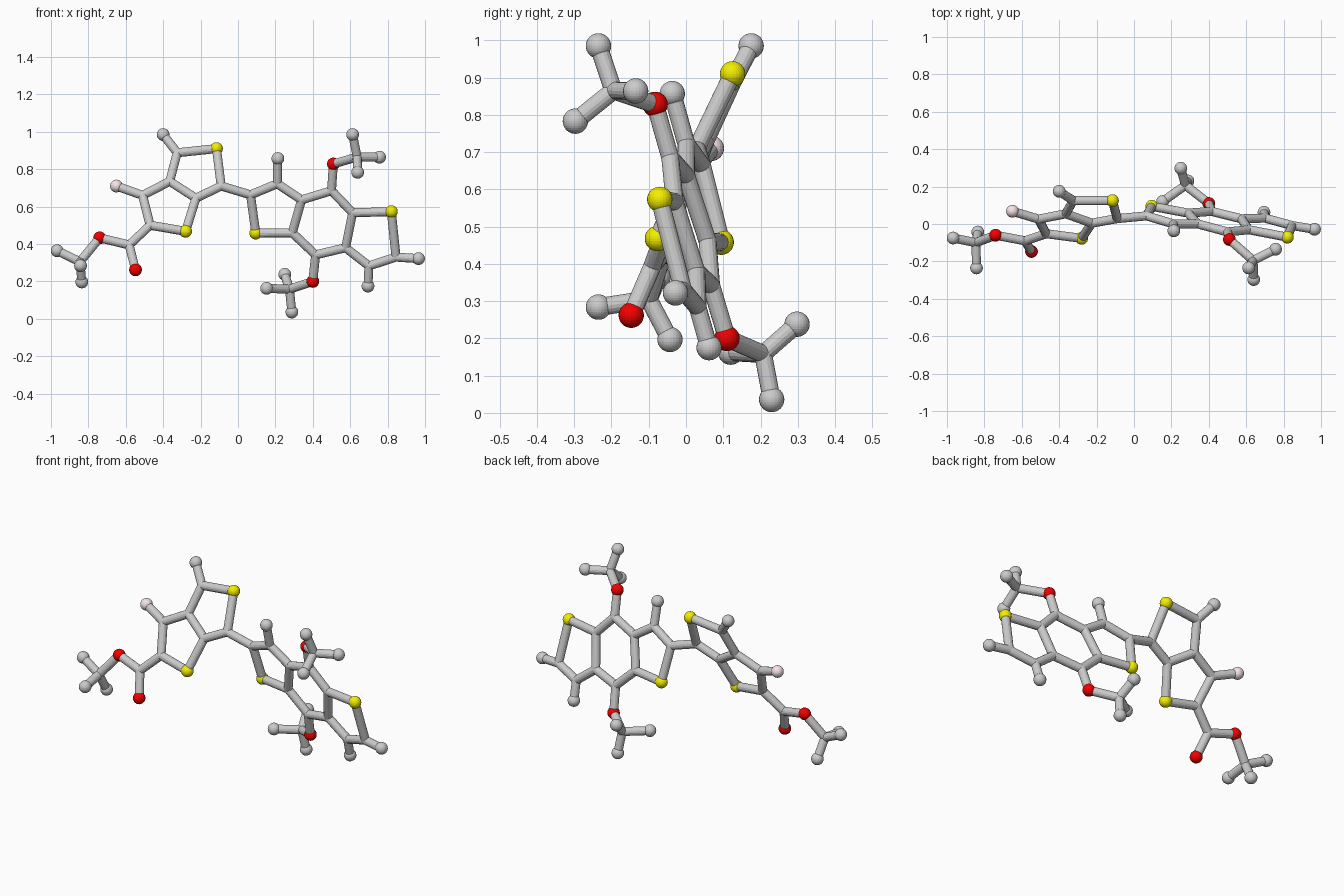
import bpy, bmesh
from mathutils import Vector, Matrix

if "Cube" in bpy.data.objects:
    bpy.data.objects.remove(bpy.data.objects["Cube"])

BALL, STICK = 0.034, 0.024

# The two fused ring systems are flat: depth follows from x and z
def left(x, z):
    return Vector((x, -0.313 - 0.05 * x + 0.475 * z, z))

def right(x, z):
    return Vector((x, 0.238 - 0.184 * x - 0.275 * z, z))

V = Vector
P = {
    # left double ring
    "a2": left(-.325, .888), "s1": left(-.115, .91), "a3": left(-.09, .71),
    "a4": left(-.225, .645), "a5": left(-.365, .735), "a6": left(-.51, .66),
    "a7": left(-.47, .50), "s2": left(-.28, .468), "f": V((-.65, .068, .71)),
    "m1": left(-.40, .985),
    # ester arm
    "c1": V((-.582, -.09, .395)), "o1": V((-.548, -.147, .262)),
    "o2": V((-.74, -.06, .433)), "t1": V((-.845, -.10, .305)),
    "m2": V((-.967, -.075, .364)), "m3": V((-.842, -.235, .284)),
    "m4": V((-.835, -.043, .197)),
    # right triple ring
    "b1": right(.067, .663), "s3": right(.095, .458), "b2": right(.21, .722),
    "b3": right(.34, .636), "b4": right(.29, .46), "b5": right(.50, .685),
    "b6": right(.613, .567), "b7": right(.575, .38), "b8": right(.415, .342),
    "s4": right(.82, .573), "b9": right(.845, .33), "b10": right(.70, .283),
    "m5": right(.213, .857), "m6": right(.965, .322), "m7": right(.695, .175),
    # upper branched arm
    "o3": V((.51, -.083, .828)), "t2": V((.637, -.195, .865)),
    "m8": V((.613, -.235, .985)), "m9": V((.757, -.135, .864)),
    "m10": V((.64, -.297, .783)),
    # lower branched arm
    "o4": V((.40, .11, .20)), "t3": V((.275, .207, .158)),
    "m11": V((.25, .298, .238)), "m12": V((.153, .12, .163)),
    "m13": V((.288, .23, .036)),
}

# Each chain is a run of connected atoms
CHAINS = {
    "left_ring_bonds": "m1 a2 s1 a3 a4 a5 a2|a5 a6 a7 s2 a4|a6 f",
    "ester_arm_bonds": "a7 c1 o1|c1 o2 t1 m2|m3 t1 m4",
    "linking_bond": "a3 b1",
    "right_ring_bonds": "b1 b2 b3 b4 s3 b1|b3 b5 b6 b7 b8 b4|b6 s4 b9 b10 b7|b2 m5|b9 m6|b10 m7",
    "upper_arm_bonds": "b5 o3 t2 m8|m9 t2 m10",
    "lower_arm_bonds": "b8 o4 t3 m11|m12 t3 m13",
}

def material(name, rgb):
    m = bpy.data.materials.new(name)
    m.diffuse_color = (*rgb, 1)
    m.use_nodes = True
    m.node_tree.nodes["Principled BSDF"].inputs["Base Color"].default_value = m.diffuse_color
    return m

def finish(bm, name, mat=None):
    me = bpy.data.meshes.new(name)
    bm.to_mesh(me)
    bm.free()
    ob = bpy.data.objects.new(name, me)
    bpy.context.collection.objects.link(ob)
    if mat:
        me.materials.append(mat)

def add_ball(bm, p, r):
    bmesh.ops.create_uvsphere(bm, u_segments=24, v_segments=16, radius=r,
                              matrix=Matrix.Translation(p))

def add_stick(bm, a, b):
    d = b - a
    rot = d.to_track_quat('Z', 'Y').to_matrix().to_4x4()
    bmesh.ops.create_cone(bm, cap_ends=True, segments=16, radius1=STICK,
                          radius2=STICK, depth=d.length,
                          matrix=Matrix.Translation((a + b) / 2) @ rot)

# Bonds
for name, chains in CHAINS.items():
    bm = bmesh.new()
    for chain in chains.split("|"):
        keys = chain.split()
        for k, l in zip(keys, keys[1:]):
            add_stick(bm, P[k], P[l])
    finish(bm, name)

# Atoms: large balls at ends and coloured atoms, flush balls at carbon joints
GROUPS = {
    "end_carbon_atoms": ("m", BALL, None),
    "joint_carbon_atoms": ("abct", STICK, None),
    "sulfur_atoms": ("s", BALL, material("yellow", (.9, .86, .0))),
    "oxygen_atoms": ("o", BALL, material("red", (.9, .0, .0))),
    "fluorine_atom": ("f", BALL, material("pale_pink", (.92, .78, .81))),
}
for name, (letters, r, mat) in GROUPS.items():
    bm = bmesh.new()
    for k, p in P.items():
        if k[0] in letters:
            add_ball(bm, p, r)
    finish(bm, name, mat)
